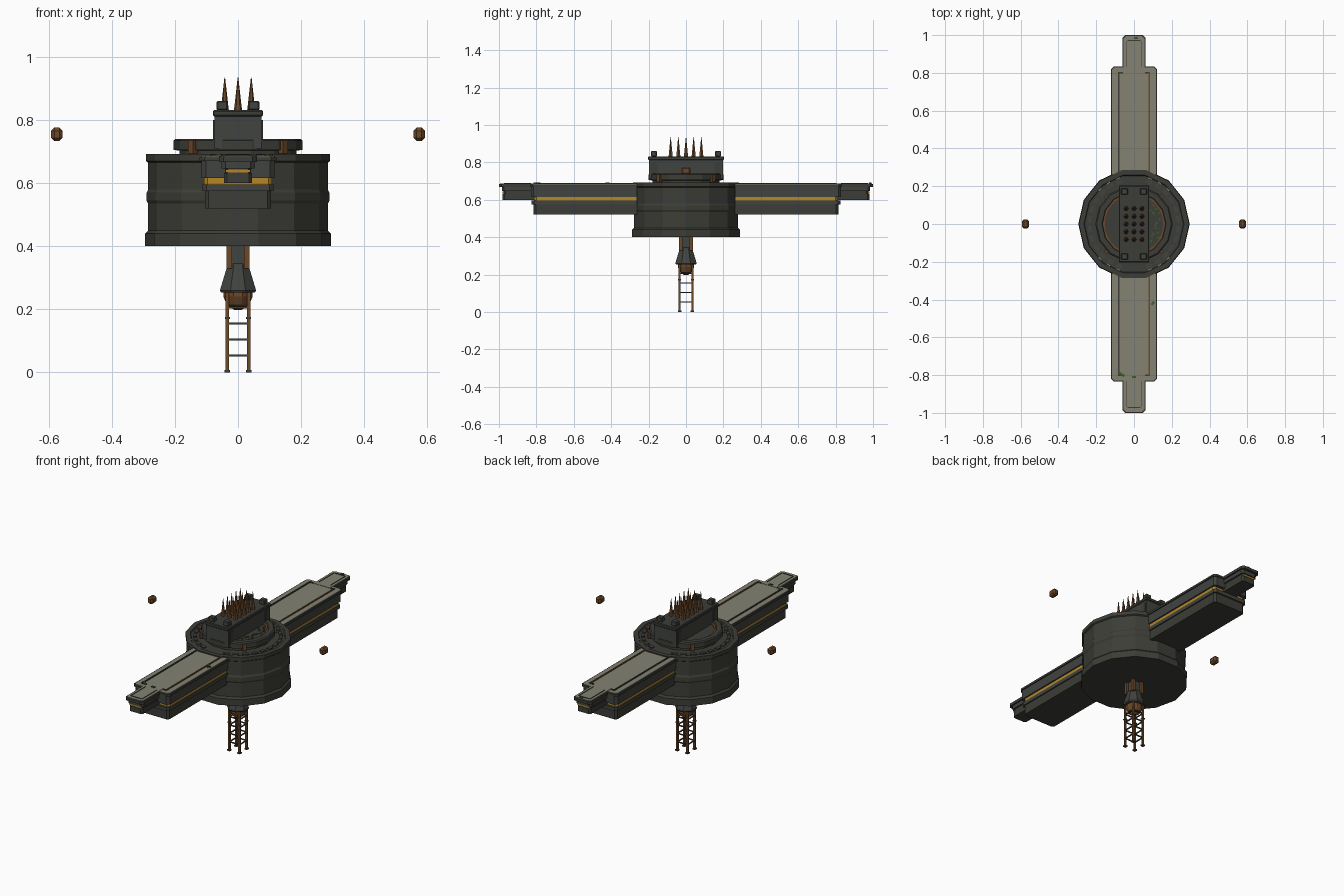
import bpy, bmesh, math, random
from mathutils import Vector

if "Cube" in bpy.data.objects:
    bpy.data.objects.remove(bpy.data.objects["Cube"])
random.seed(4)


def material(name, rgb):
    m = bpy.data.materials.new(name)
    m.use_nodes = True
    m.diffuse_color = (*rgb, 1)
    bsdf = next(n for n in m.node_tree.nodes if n.type == "BSDF_PRINCIPLED")
    bsdf.inputs["Base Color"].default_value = (*rgb, 1)
    return m


HULL = material("dark hull", (0.046, 0.047, 0.038))
TRIM = material("grey trim", (0.052, 0.056, 0.050))
DECK = material("pale deck", (0.23, 0.225, 0.17))
GOLD = material("gold band", (0.46, 0.24, 0.02))
RUST = material("rusty brown", (0.15, 0.065, 0.022))
MOSS = material("moss green", (0.04, 0.11, 0.025))


def finish(name, bm, mat):
    bmesh.ops.recalc_face_normals(bm, faces=bm.faces)
    me = bpy.data.meshes.new(name)
    bm.to_mesh(me)
    bm.free()
    me.materials.append(mat)
    ob = bpy.data.objects.new(name, me)
    bpy.context.collection.objects.link(ob)
    return ob


def lathe(name, profile, sides, mat, at=(0, 0), turn=0.0):
    """Closed solid of revolution from (radius, height) points."""
    bm = bmesh.new()
    rings = []
    for r, z in profile:
        ring = []
        for i in range(sides):
            a = turn + math.tau * i / sides
            ring.append(bm.verts.new((at[0] + r * math.cos(a), at[1] + r * math.sin(a), z)))
        rings.append(ring)
    for low, high in zip(rings, rings[1:]):
        for i in range(sides):
            j = (i + 1) % sides
            bm.faces.new((low[i], low[j], high[j], high[i]))
    bm.faces.new(rings[0])
    bm.faces.new(rings[-1])
    return finish(name, bm, mat)


def slab(name, half, y0, y1, z0, z1, mat, cut=0.0):
    """Slab across the x axis with clipped corners at the y1 end."""
    s = 1 if y1 > y0 else -1
    pts = [(-half, y0), (half, y0), (half, y1 - s * cut)]
    if cut:
        pts += [(half - cut, y1), (-half + cut, y1)]
    pts.append((-half, y1 - s * cut))
    bm = bmesh.new()
    face = bm.faces.new([bm.verts.new((x, y, z0)) for x, y in pts])
    out = bmesh.ops.extrude_face_region(bm, geom=[face])
    for v in out["geom"]:
        if isinstance(v, bmesh.types.BMVert):
            v.co.z = z1
    return finish(name, bm, mat)


def box(name, centre, size, mat, turn=0.0, bevel=0.0):
    bm = bmesh.new()
    bmesh.ops.create_cube(bm, size=1)
    for v in bm.verts:
        v.co = Vector([c * s for c, s in zip(v.co, size)])
    if bevel:
        bmesh.ops.bevel(bm, geom=bm.edges[:], offset=bevel, segments=1, affect="EDGES")
    ob = finish(name, bm, mat)
    ob.location = centre
    ob.rotation_euler.z = turn
    return ob


# Drum with base skirt, waist band and raised rim
lathe("drum", [(0.295, 0.40), (0.295, 0.44), (0.285, 0.45), (0.285, 0.535), (0.29, 0.545),
               (0.29, 0.57), (0.285, 0.58), (0.285, 0.665), (0.292, 0.67), (0.292, 0.692),
               (0.265, 0.692), (0.262, 0.686), (0.18, 0.686)], 14, HULL)

# Stepped ring on the drum, with a rusty inlay
lathe("upper_ring", [(0.185, 0.68), (0.185, 0.703), (0.205, 0.706), (0.205, 0.735),
                     (0.198, 0.741), (0.17, 0.741), (0.165, 0.728), (0.10, 0.728)], 14, HULL)
lathe("ring_inlay", [(0.168, 0.72), (0.168, 0.733), (0.155, 0.733), (0.155, 0.72)], 28, RUST)
for k in range(4):
    a = math.radians(45 + 90 * k)
    box("ring_brace", (0.203 * math.cos(a), 0.203 * math.sin(a), 0.715),
        (0.02, 0.022, 0.04), RUST, a)

# Short plates around the drum rim
for k in range(28):
    a = math.tau * (k + 0.5) / 28
    if abs(math.cos(a)) > 0.25:
        box("rim_plate", (0.235 * math.cos(a), 0.235 * math.sin(a), 0.687),
            (0.02, 0.035, 0.008), TRIM, a)
    if 0.6 < abs(math.sin(a)) < 0.97:
        box("rim_mark", (0.256 * math.cos(a), 0.256 * math.sin(a), 0.687),
            (0.006, 0.022, 0.006), DECK, a)

# Arms: layered slabs, gold band, pale deck and narrow tip
for s in (-1, 1):
    start = 0.262 * s
    slab("arm_keel", 0.105, start, 0.815 * s, 0.52, 0.575, HULL, 0.012)
    slab("arm_shoulder", 0.112, start, 0.825 * s, 0.575, 0.596, TRIM, 0.012)
    slab("arm_band", 0.108, start, 0.812 * s, 0.596, 0.616, GOLD, 0.012)
    slab("arm_body", 0.116, start, 0.83 * s, 0.616, 0.67, TRIM, 0.015)
    slab("arm_rim", 0.122, start, 0.835 * s, 0.67, 0.682, HULL, 0.015)
    slab("arm_deck", 0.116, start, 0.829 * s, 0.682, 0.686, DECK, 0.013)
    slab("tip_keel", 0.045, 0.79 * s, 0.98 * s, 0.60, 0.632, HULL, 0.01)
    slab("tip_band", 0.042, 0.79 * s, 0.976 * s, 0.632, 0.646, HULL, 0.01)
    box("tip_light", (0, 0.977 * s, 0.639), (0.08, 0.006, 0.01), GOLD)
    slab("tip_body", 0.052, 0.79 * s, 0.985 * s, 0.646, 0.668, TRIM, 0.012)
    slab("tip_rim", 0.06, 0.79 * s, 1.0 * s, 0.668, 0.684, HULL, 0.014)
    slab("tip_deck", 0.055, 0.80 * s, 0.994 * s, 0.684, 0.688, DECK, 0.012)
    for side in (-1, 1):
        box("deck_rail", (0.08 * side, 0.54 * s, 0.688), (0.008, 0.53, 0.006),
            RUST if side > 0 else HULL)
        box("deck_corner", (0.07 * side, 0.80 * s, 0.688), (0.025, 0.007, 0.006), HULL)
        box("tip_rail", (0.038 * side, 0.9 * s, 0.689), (0.004, 0.14, 0.004), HULL)
    box("tip_cross_rail", (0, 0.972 * s, 0.689), (0.07, 0.004, 0.004), HULL)

# Tower block with flange and corner studs
box("tower", (0, 0, 0.765), (0.15, 0.395, 0.11), TRIM)
box("tower_flange", (0, 0, 0.822), (0.16, 0.405, 0.02), HULL, bevel=0.004)
for x in (-1, 1):
    for y in (-1, 1):
        box("tower_stud", (0.05 * x, 0.172 * y, 0.846), (0.036, 0.032, 0.03), TRIM, bevel=0.004)
        box("tower_foot", (0.068 * x, 0.17 * y, 0.765), (0.022, 0.035, 0.07), HULL)

# Spike array
for i in range(-1, 2):
    for j in range(-2, 3):
        lathe("spike", [(0.013, 0.83), (0.009, 0.865), (0.001, 0.936)], 6, RUST,
              (0.042 * i, 0.041 * j))

# Floating side pods
for side, label in ((1, "left_pod"), (-1, "right_pod")):
    box(label, (0.575 * side, 0, 0.755), (0.036, 0.05, 0.042), RUST, bevel=0.01)

# Neck, flared nozzle and rusty tip underneath
box("neck", (0, 0, 0.37), (0.05, 0.05, 0.08), TRIM)
for x in (-1, 1):
    for y in (-1, 1):
        box("neck_post", (0.028 * x, 0.028 * y, 0.37), (0.018, 0.018, 0.08), RUST)
lathe("nozzle", [(0.058, 0.253), (0.062, 0.26), (0.036, 0.34), (0.03, 0.345)], 8, TRIM,
      turn=math.pi / 8)
lathe("nozzle_core", [(0.012, 0.198), (0.036, 0.215), (0.046, 0.24), (0.046, 0.256)], 10, RUST)

# Ladder frame: four legs, feet and rungs on every side
for x in (-1, 1):
    for y in (-1, 1):
        box("ladder_leg", (0.034 * x, 0.034 * y, 0.132), (0.011, 0.011, 0.25), RUST)
        box("ladder_foot", (0.034 * x, 0.034 * y, 0.004), (0.018, 0.018, 0.008), HULL)
        box("ladder_collar", (0.034 * x, 0.034 * y, 0.172), (0.016, 0.016, 0.007), HULL)
for z in (0.053, 0.104, 0.155, 0.205):
    for s in (-1, 1):
        box("front_rung", (0, 0.034 * s, z), (0.068, 0.006, 0.006), HULL)
        box("side_rung", (0.034 * s, 0, z), (0.006, 0.068, 0.006), HULL)

# Small moss patches on the ring floor and the decks
for k in range(16):
    a = random.uniform(-0.9, 0.9)
    r = random.uniform(0.11, 0.15)
    box("ring_moss", (r * math.cos(a), r * math.sin(a), 0.73), (0.01, 0.01, 0.006), MOSS, a)
for x, y in ((-0.06, -0.80), (-0.075, -0.79), (0, -0.81), (0.10, -0.42), (0.01, 0.985)):
    box("deck_moss", (x, y, 0.69), (0.02, 0.012, 0.006), MOSS, x * 9)
